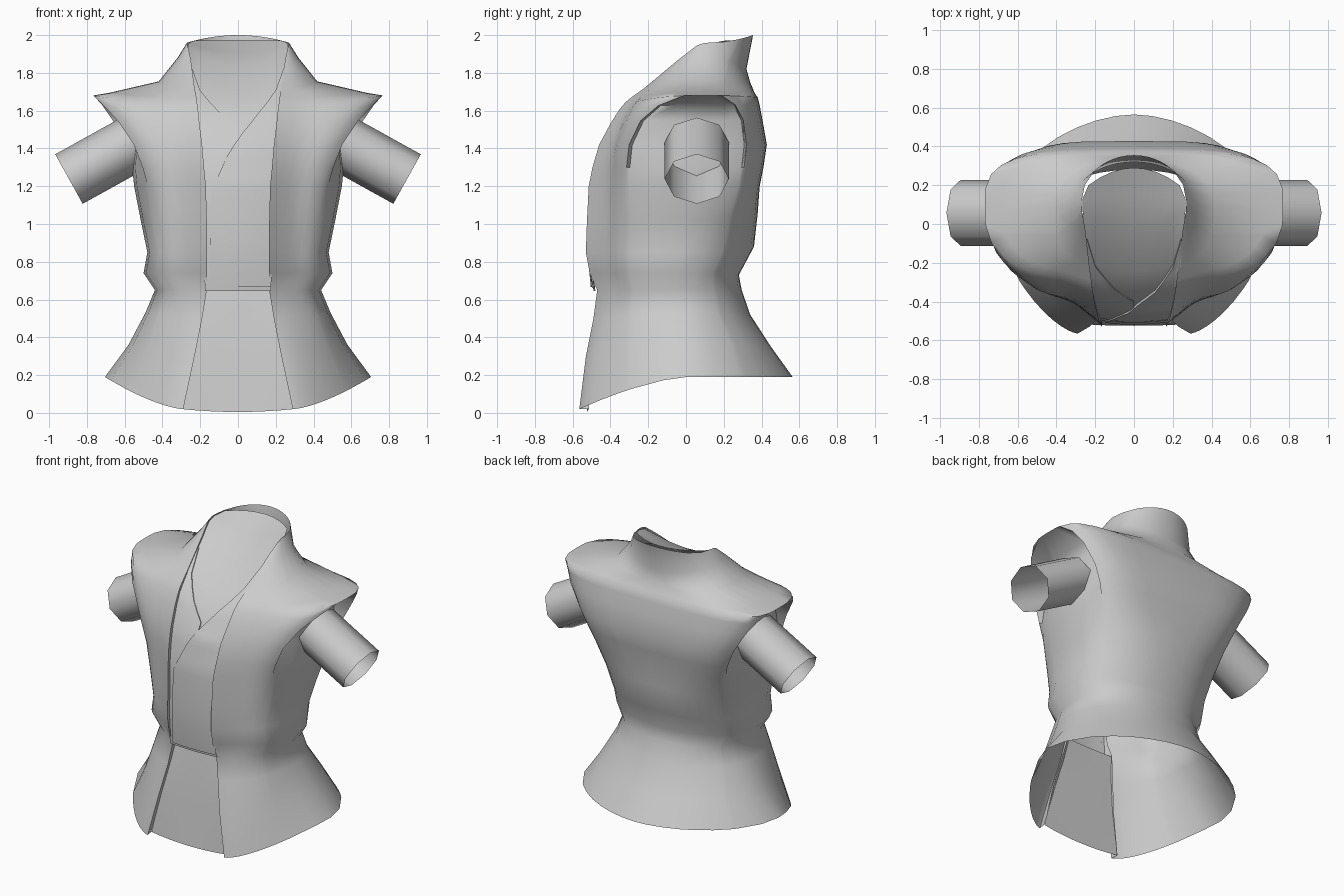
import bpy, bmesh, math
from mathutils import Vector

if "Cube" in bpy.data.objects:
    bpy.data.objects.remove(bpy.data.objects["Cube"])

cloth = bpy.data.materials.new("grey_cloth")
cloth.diffuse_color = (0.6, 0.6, 0.6, 1)
cloth.use_nodes = True
cloth.node_tree.nodes["Principled BSDF"].inputs["Base Color"].default_value = cloth.diffuse_color


def make_sheet(name, rows, closed=False, angle=50, mirror=False):
    """Skin rows of points into a smooth sheet."""
    bm = bmesh.new()
    grid = [[bm.verts.new(p) for p in row] for row in rows]
    n = len(rows[0])
    for a, b in zip(grid, grid[1:]):
        for j in range(n if closed else n - 1):
            k = (j + 1) % n
            bm.faces.new((a[j], a[k], b[k], b[j]))
    if mirror:
        geom = bm.verts[:] + bm.edges[:] + bm.faces[:]
        copy = bmesh.ops.duplicate(bm, geom=geom)["geom"]
        for v in [g for g in copy if isinstance(g, bmesh.types.BMVert)]:
            v.co.x = -v.co.x
        bmesh.ops.reverse_faces(bm, faces=[g for g in copy if isinstance(g, bmesh.types.BMFace)])
        bmesh.ops.remove_doubles(bm, verts=[v for v in bm.verts if abs(v.co.x) < 1e-5], dist=1e-5)
    mesh = bpy.data.meshes.new(name)
    bm.to_mesh(mesh)
    bm.free()
    obj = bpy.data.objects.new(name, mesh)
    bpy.context.collection.objects.link(obj)
    mesh.materials.append(cloth)
    bpy.ops.object.select_all(action='DESELECT')
    obj.select_set(True)
    bpy.context.view_layer.objects.active = obj
    bpy.ops.object.shade_smooth_by_angle(angle=math.radians(angle))
    return obj


# Jacket rings: front edge x, side x | front, side, back y | front, side, back z | front, back roundness
BODY = [
    (.29, .705, -.565, .00, .565, .02, .19, .19, 1.35, 1.1),    # hem
    (.23, .58, -.530, .00, .45, .30, .36, .35, 1.15, 1.0),
    (.19, .49, -.490, -.03, .34, .50, .53, .52, .9, 1.0),
    (.165, .44, -.470, -.05, .295, .65, .65, .65, .8, .9),      # waist
    (.165, .50, -.510, -.05, .28, .74, .74, .73, .75, .9),
    (.165, .48, -.530, -.03, .36, .85, .85, .88, .72, .9),
    (.165, .515, -.525, .00, .38, 1.0, 1.02, 1.06, .7, .8),
]
CHEST = [
    (.17, .55, -.515, .03, .39, 1.2, 1.2, 1.2, .65, .6),
    (.18, .585, -.495, .05, .41, 1.3, 1.3, 1.3, .6, .55),
    (.19, .63, -.460, .06, .428, 1.42, 1.42, 1.42, .57, .5),
    (.205, .71, -.395, .07, .405, 1.54, 1.55, 1.55, .6, .5),
    (.212, .75, -.350, .08, .39, 1.61, 1.63, 1.63, .65, .55),
]
SHOULDER = [
    (.217, .77, -.320, .08, .38, 1.645, 1.68, 1.67, .75, .55),  # cap sleeve tip
    (.22, .68, -.290, .08, .365, 1.67, 1.695, 1.69, .8, .6),
    (.23, .42, -.220, .08, .34, 1.72, 1.755, 1.75, .9, .9),
    (.25, .32, -.040, .10, .32, 1.87, 1.88, 1.82, 1.0, 1.0),
    (.265, .27, .050, .12, .355, 1.94, 1.96, 2.0, 1.0, 1.0),    # collar top
]
# How far the lapel ridge stands out from the chest, per ring
RIDGE = [0, .02, .055, .08, .1, .115, .115, .11, .1, .08, .06, .05, .045, .04, .03, 0, 0]
# Armhole span per chest ring: front angle, back angle, depth
ARMHOLE = [(44, 36, 0), (46, 33, .025), (45, 30, .08), (40, 29, .15), (27, 22, .17)]


def half_ring(ring, ridge, front_a, back_a, depth):
    x0, w, yf, yc, yb, zf, zs, zb, pf, pb = ring

    def point(deg, inset=0):
        """Negative angles lie ahead of the side, positive behind it."""
        a = math.radians(abs(deg))
        s, c = math.sin(a), max(0.0, math.cos(a))
        if abs(deg) == 90:
            c = 0.0
        if deg <= 0:
            dx = (w - x0) * c ** pf
            y = yc + (yf + ridge - yc) * s ** pf - ridge * max(0, 1 - dx / .17) ** 1.4
            return (x0 + dx - inset, y, zs + (zf - zs) * s * s)
        return (w * c ** pb - inset, yc + (yb - yc) * s ** pb, zs + (zb - zs) * s * s)

    pts = [(x0 + .008, yf + .05, zf)]           # folded back lapel edge
    pts += [point(-90 + (90 - front_a) * (i / 8) ** 1.4) for i in range(9)]
    pts += [point(-front_a * f, depth) for f in (.9, .45, 0)]
    pts += [point(back_a * f, depth) for f in (.45, .9)]
    pts += [point(back_a + (90 - back_a) * i / 6) for i in range(7)]
    return pts


spans = [(42, 36, 0)] * len(BODY) + ARMHOLE
spans += [(10 + 9 * i, 9 + 9 * i, 0) for i in range(len(SHOULDER))]
rows = [half_ring(r, d, *s) for r, d, s in zip(BODY + CHEST + SHOULDER, RIDGE, spans)]
make_sheet("jacket", rows, mirror=True, angle=70)

# Front insert: edge z, centre z, half width, edge y, centre y
INSERT = [
    (.02, .005, .295, -.515, -.525),
    (.30, .30, .245, -.49, -.485),
    (.50, .50, .205, -.455, -.455),
    (.645, .645, .18, -.425, -.43),
    (.646, .646, .175, -.48, -.49),     # step above the skirt
    (.85, .85, .18, -.495, -.51),
    (1.2, 1.2, .185, -.48, -.495),
    (1.4, 1.4, .205, -.43, -.45),
    (1.6, 1.58, .225, -.325, -.345),
    (1.72, 1.67, .24, -.20, -.245),
    (1.94, 1.84, .265, .07, -.02),
    (1.955, 1.91, .265, .13, .14),      # neck, sealed towards the back of the collar
    (1.97, 1.975, .235, .2, .29),
]


def insert_row(ze, zc, hw, ye, yc):
    return [(hw * u / 4, yc + (ye - yc) * (u / 4) ** 2, zc + (ze - zc) * (u / 4) ** 2)
            for u in range(-4, 5)]


make_sheet("front_insert", [insert_row(*r) for r in INSERT])


def insert_point(x, z):
    """Point on the upper insert at a given x and approximate height."""
    part = INSERT[4:11]
    for a, b in zip(part, part[1:]):
        if z <= b[0]:
            break
    f = (z - a[0]) / (b[0] - a[0])
    ze, zc, hw, ye, yc = (p + (q - p) * f for p, q in zip(a, b))
    u = max(-1, min(1, x / hw))
    return Vector((u * hw, yc + (ye - yc) * u * u, zc + (ze - zc) * u * u))


def flap(name, edge, side, lift):
    """Wrapped cloth layer running from a slanted edge to the lapel."""
    strips = []
    for (xa, za), (xb, zb) in zip(edge, edge[1:]):
        for k in range(4):
            f = k / 4
            x, z = xa + (xb - xa) * f, za + (zb - za) * f
            pts = [insert_point(x + (side * .3 - x) * j / 5, z) for j in range(6)]
            strips.append([pts[0]] + [p + Vector((0, -lift, lift * .4)) for p in pts])
    make_sheet(name, strips)


flap("under_wrap", [(0, .66), (0, 1.2), (0, 1.5), (-.2, 1.72), (-.255, 1.86)], -1, .006)
flap("over_wrap", [(-.15, .66), (-.14, 1.17), (-.06, 1.35), (.02, 1.48), (.2, 1.72), (.255, 1.86)], 1, .013)

# Open sleeve tubes
end = Vector((.895, .057, 1.238))
axis = Vector((.875, 0, -.485)).normalized()
up = Vector((.485, 0, .875)).normalized()
for side, label in ((1, "left"), (-1, "right")):
    rows = []
    for d in (-.4, 0):
        ring = []
        for k in range(8):
            a = k * math.pi / 4
            p = end + axis * d + up * .15 * math.cos(a) + Vector((0, .17 * math.sin(a), 0))
            ring.append((p.x * side, p.y, p.z))
        rows.append(ring if side < 0 else ring[::-1])
    make_sheet(label + "_sleeve", rows, closed=True, angle=60)
